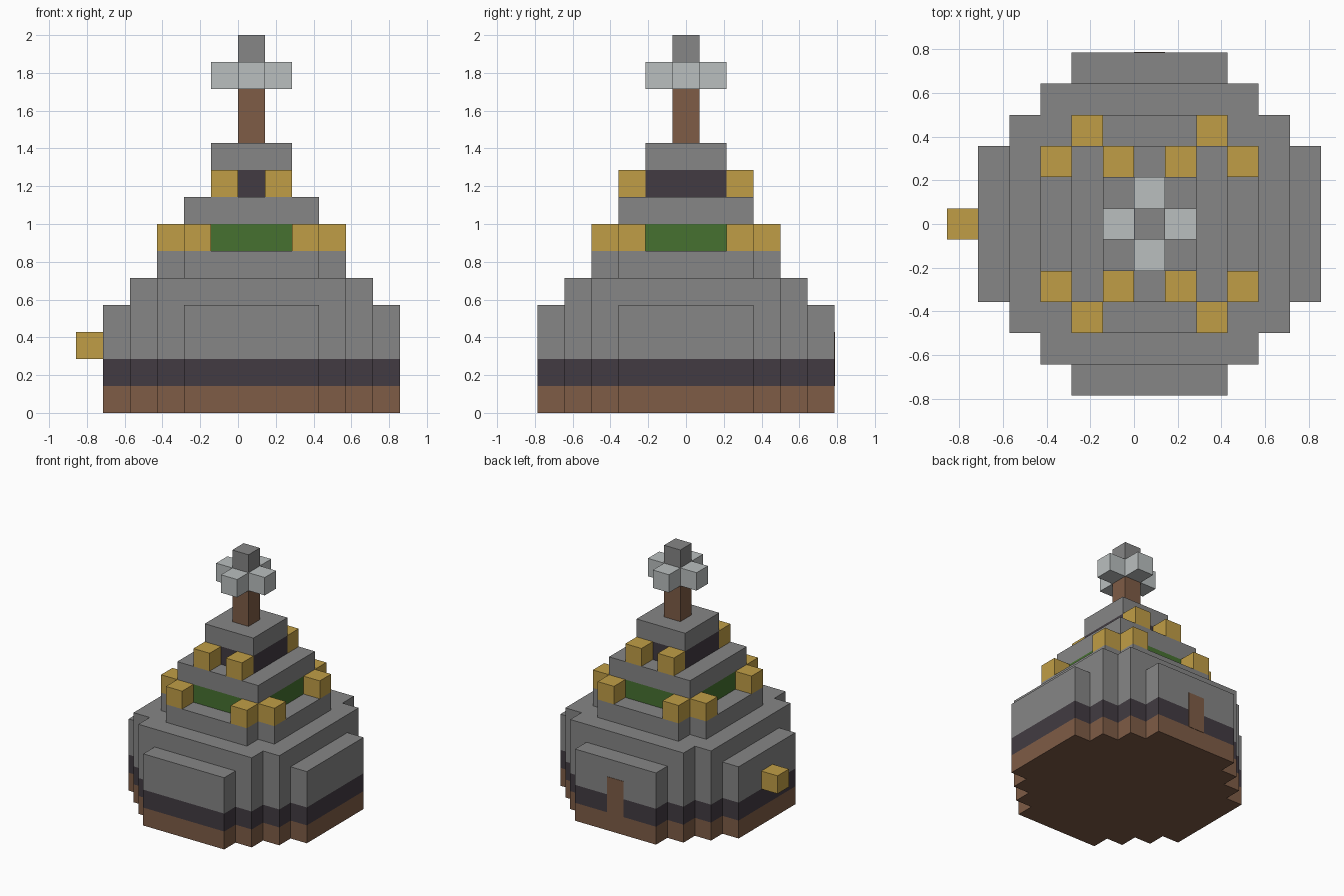
import bpy
import bmesh

cube = bpy.data.objects.get("Cube")
if cube:
    bpy.data.objects.remove(cube, do_unlink=True)

U = 1 / 7          # edge length of one block
CX = 0.5           # tower axis, in blocks


def linear(c):
    c /= 255
    return c / 12.92 if c <= 0.04045 else ((c + 0.055) / 1.055) ** 2.4


def material(name, *rgb):
    mat = bpy.data.materials.new(name)
    mat.use_nodes = True
    colour = [linear(c) for c in rgb] + [1]
    mat.diffuse_color = colour
    mat.node_tree.nodes["Principled BSDF"].inputs["Base Color"].default_value = colour
    return mat


STONE = material("stone grey", 134, 134, 134)
PALE = material("pale grey", 186, 191, 191)
BROWN = material("wood brown", 126, 92, 70)
DARK = material("dark slate", 66, 59, 66)
GREEN = material("leaf green", 70, 113, 48)
GOLD = material("gold", 192, 158, 70)


def finish(bm, name, mats):
    bmesh.ops.recalc_face_normals(bm, faces=bm.faces)
    mesh = bpy.data.meshes.new(name)
    bm.to_mesh(mesh)
    bm.free()
    for mat in mats:
        mesh.materials.append(mat)
    obj = bpy.data.objects.new(name, mesh)
    bpy.context.collection.objects.link(obj)
    return obj


def stepped_outline(inner, outer):
    """Plan outline whose corners are cut into one-block stairs."""
    quarter = []
    x, y = inner, outer
    while x < outer:
        quarter += [(x, y), (x, y - 1)]
        x, y = x + 1, y - 1
    quarter.append((x, y))
    outline = []
    for _ in range(4):
        outline += quarter
        quarter = [(py, -px) for px, py in quarter]
    return outline


def tier(name, inner, outer, levels, mats):
    """Prism through the given heights, one material per band."""
    bm = bmesh.new()
    outline = stepped_outline(inner, outer)
    rings = [[bm.verts.new(((x + CX) * U, y * U, z * U)) for x, y in outline]
             for z in levels]
    n = len(outline)
    for band, (low, high) in enumerate(zip(rings, rings[1:])):
        for i in range(n):
            j = (i + 1) % n
            bm.faces.new((low[i], low[j], high[j], high[i])).material_index = band
    bm.faces.new(rings[0])
    bm.faces.new(rings[-1]).material_index = len(mats) - 1
    return finish(bm, name, mats)


def block(name, x, y, z, mat, size=(1, 1, 1)):
    """Box centred on x, y (from the tower axis) with its base at z."""
    bm = bmesh.new()
    bmesh.ops.create_cube(bm, size=U)
    bmesh.ops.scale(bm, vec=size, verts=bm.verts)
    bmesh.ops.translate(bm, verts=bm.verts,
                        vec=((x + CX) * U, y * U, (z + size[2] / 2) * U))
    return finish(bm, name, [mat])


# Round tower body, narrowing upwards
tier("tower_base", 2.5, 5.5, (0, 1, 2, 4), [BROWN, DARK, STONE])
tier("tower_shoulder", 3.5, 4.5, (4, 5), [STONE])
tier("balcony_floor", 2.5, 3.5, (5, 6), [STONE])
tier("upper_room", 2.5, 2.5, (6, 7, 8), [GREEN, STONE])
tier("top_room", 1.5, 1.5, (8, 9, 10), [DARK, STONE])

# Gold corner posts around both balconies
for sx, sside in ((-1, "right"), (1, "left")):
    for sy, send in ((-1, "front"), (1, "back")):
        corner = send + "_" + sside
        block("lower_post_outer_" + corner, 3 * sx, 2 * sy, 6, GOLD)
        block("lower_post_inner_" + corner, 2 * sx, 3 * sy, 6, GOLD)
        block("upper_post_" + corner, sx, 2 * sy, 8, GOLD)

# Spire with a pale cross of blocks
block("spire_pole", 0, 0, 10, BROWN, (1, 1, 2))
block("spire_tip", 0, 0, 12, STONE, (1, 1, 2))
for name, x, y in (("left", 1, 0), ("right", -1, 0), ("front", 0, -1), ("back", 0, 1)):
    block("spire_arm_" + name, x, y, 12, PALE)

# Wall lamp and thin painted door
block("wall_lamp", -6, 0, 2, GOLD)
block("back_door", 0, 5.5, 1, BROWN, (1, 0.04, 2))
